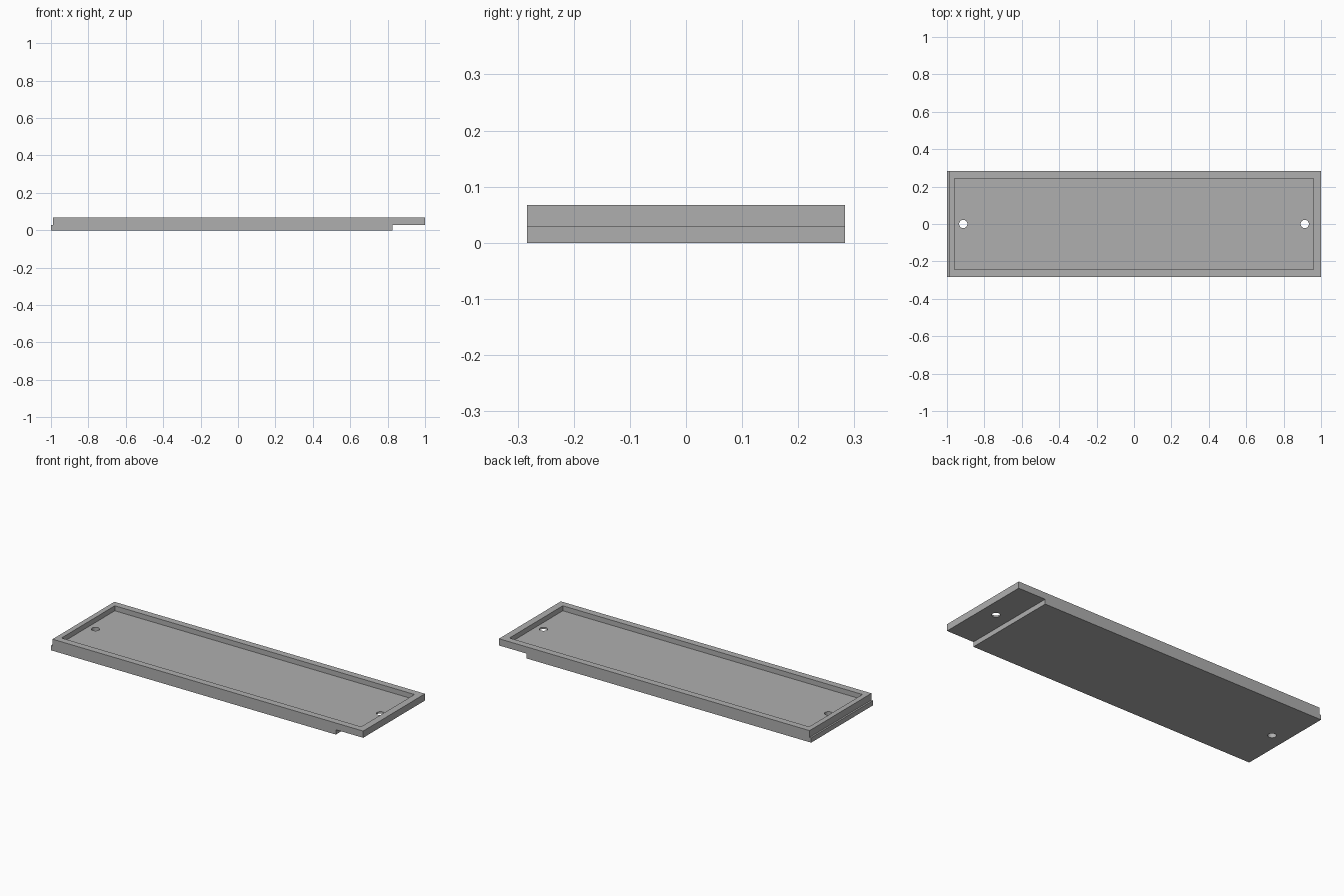
import bpy
import bmesh
from mathutils import Matrix

cube = bpy.data.objects.get("Cube")
if cube:
    bpy.data.objects.remove(cube, do_unlink=True)

HALF_WIDTH = 0.283
STEP_Z, TOP_Z, FLOOR_Z = 0.028, 0.067, 0.038

grey = bpy.data.materials.new("plain grey")
grey.use_nodes = True
colour = (0.43, 0.43, 0.43, 1)
grey.diffuse_color = colour
grey.node_tree.nodes["Principled BSDF"].inputs["Base Color"].default_value = colour


def make_object(name, bm):
    bmesh.ops.recalc_face_normals(bm, faces=bm.faces)
    mesh = bpy.data.meshes.new(name)
    bm.to_mesh(mesh)
    bm.free()
    mesh.materials.append(grey)
    obj = bpy.data.objects.new(name, mesh)
    bpy.context.scene.collection.objects.link(obj)
    return obj


def cut(target, cutter):
    cutter.hide_render = True
    mod = target.modifiers.new(cutter.name, "BOOLEAN")
    mod.operation = "DIFFERENCE"
    mod.solver = "EXACT"
    mod.object = cutter
    bpy.context.view_layer.objects.active = target
    bpy.ops.object.modifier_apply(modifier=mod.name)
    bpy.data.objects.remove(cutter, do_unlink=True)


# Tray body: side profile with overlapping end steps, extruded across the width
profile = [(-1, 0), (0.825, 0), (0.825, STEP_Z), (1, STEP_Z),
           (1, TOP_Z), (-0.99, TOP_Z), (-0.99, STEP_Z), (-1, STEP_Z)]
bm = bmesh.new()
face = bm.faces.new([bm.verts.new((x, -HALF_WIDTH, z)) for x, z in profile])
extruded = bmesh.ops.extrude_face_region(bm, geom=[face])["geom"]
bmesh.ops.translate(bm, vec=(0, 2 * HALF_WIDTH, 0),
                    verts=[g for g in extruded if isinstance(g, bmesh.types.BMVert)])
tray = make_object("tray", bm)

# Shallow recess inside the rim
bm = bmesh.new()
bmesh.ops.create_cube(bm, size=1, matrix=Matrix.Translation((0, 0, FLOOR_Z + 0.1))
                      @ Matrix.Diagonal((1.92, 0.488, 0.2, 1)))
cut(tray, make_object("recess_cutter", bm))

# Screw hole near each end
for side, x in (("right", -0.913), ("left", 0.913)):
    bm = bmesh.new()
    bmesh.ops.create_cone(bm, cap_ends=True, segments=32, radius1=0.022, radius2=0.022,
                          depth=0.4, matrix=Matrix.Translation((x, 0, 0)))
    cut(tray, make_object(side + "_hole_cutter", bm))

# Smooth hole walls, crisp edges elsewhere
tray.select_set(True)
bpy.context.view_layer.objects.active = tray
bpy.ops.object.shade_smooth_by_angle(angle=0.5)
